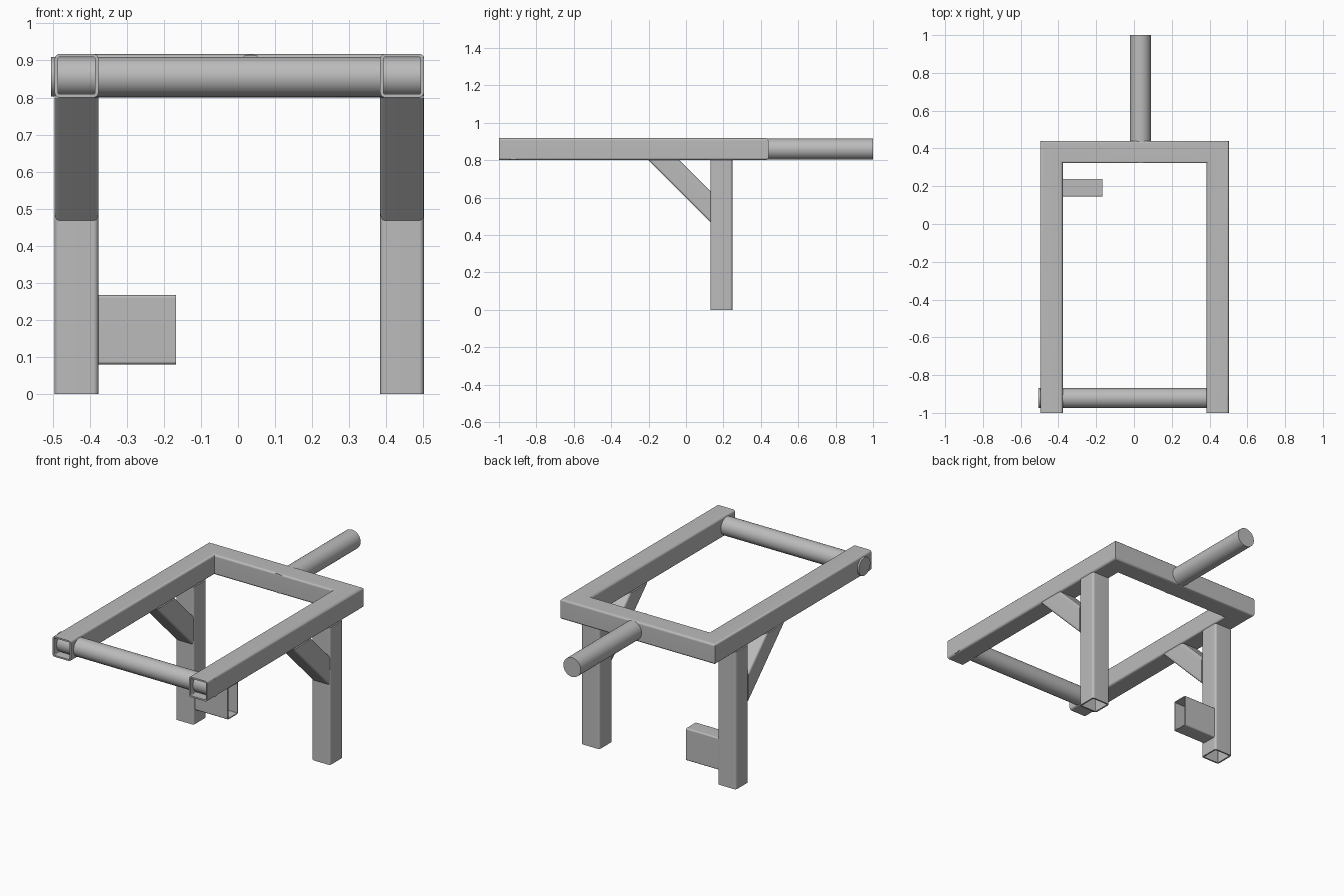
import bpy
import bmesh
from math import pi, sin, cos
from mathutils import Vector

cube = bpy.data.objects.get("Cube")
if cube:
    bpy.data.objects.remove(cube, do_unlink=True)

# Single bare-metal colour
steel = bpy.data.materials.new("grey_steel")
steel.use_nodes = True
steel.diffuse_color = (0.5, 0.5, 0.5, 1)
steel.node_tree.nodes["Principled BSDF"].inputs["Base Color"].default_value = steel.diffuse_color

TUBE = 0.118      # outer width of the square tube
WALL = 0.009
RAIL_Z = 0.859    # centre height of the frame
LEFT_X, RIGHT_X = 0.443, -0.436


def shade(obj, angle):
    bpy.ops.object.select_all(action='DESELECT')
    obj.select_set(True)
    bpy.context.view_layer.objects.active = obj
    bpy.ops.object.shade_smooth_by_angle(angle=angle)


def rounded_section(w, h, r, steps=3):
    """Outline of a rounded rectangle, counter-clockwise."""
    pts = []
    for k, (sx, sy) in enumerate([(1, 1), (-1, 1), (-1, -1), (1, -1)]):
        for i in range(steps + 1):
            a = (k + i / steps) * pi / 2
            pts.append((sx * (w / 2 - r) + r * cos(a), sy * (h / 2 - r) + r * sin(a)))
    return pts


def square_tube(name, path, up, w=TUBE, h=TUBE, wall=WALL, radius=0.013, ends=None):
    """Hollow tube swept along a path with mitred corners; ends are cut-plane normals."""
    path = [Vector(p) for p in path]
    up = Vector(up)
    dirs = [(b - a).normalized() for a, b in zip(path, path[1:])]
    normals = [dirs[0]] + [a + b for a, b in zip(dirs, dirs[1:])] + [dirs[-1]]
    if ends:
        normals[0], normals[-1] = Vector(ends[0]), Vector(ends[1])
    bm = bmesh.new()
    skins = []
    for inset in (0, wall):
        section = rounded_section(w - 2 * inset, h - 2 * inset, max(radius - inset, 0.003))
        rings = []
        for i, (p, n) in enumerate(zip(path, normals)):
            d = dirs[min(i, len(dirs) - 1)]
            side = d.cross(up)
            ring = []
            for s, t in section:
                o = up * s + side * t
                ring.append(bm.verts.new(p + o - d * (n.dot(o) / n.dot(d))))
            rings.append(ring)
        skins.append(rings)

    def join(a, b):
        for i in range(len(a)):
            j = (i + 1) % len(a)
            bm.faces.new((a[i], a[j], b[j], b[i]))

    for rings in skins:
        for a, b in zip(rings, rings[1:]):
            join(a, b)
    for end in (0, -1):
        join(skins[0][end], skins[1][end])
    bmesh.ops.recalc_face_normals(bm, faces=bm.faces)
    mesh = bpy.data.meshes.new(name)
    bm.to_mesh(mesh)
    bm.free()
    mesh.materials.append(steel)
    obj = bpy.data.objects.new(name, mesh)
    bpy.context.collection.objects.link(obj)
    shade(obj, 0.7)
    flat = obj.modifiers.new("flat_sides", 'WEIGHTED_NORMAL')
    flat.keep_sharp = True
    return obj


def round_bar(name, start, end, radius):
    start, end = Vector(start), Vector(end)
    axis = end - start
    bpy.ops.mesh.primitive_cylinder_add(vertices=48, radius=radius, depth=axis.length,
                                        location=(start + end) / 2)
    obj = bpy.context.object
    obj.name = name
    obj.rotation_euler = axis.to_track_quat('Z', 'Y').to_euler()
    obj.data.materials.append(steel)
    shade(obj, 0.7)


# U-shaped top frame, open at the front
square_tube("top_frame", [(RIGHT_X, -1, RAIL_Z), (RIGHT_X, 0.381, RAIL_Z),
                          (LEFT_X, 0.381, RAIL_Z), (LEFT_X, -1, RAIL_Z)], (0, 0, 1))

# Legs and diagonal braces
for side, x in (("left", LEFT_X), ("right", RIGHT_X)):
    square_tube(side + "_leg", [(x, 0.189, 0), (x, 0.189, 0.8)], (1, 0, 0))
    square_tube(side + "_brace", [(x, 0.13, 0.551), (x, -0.119, 0.8)], (1, 0, 0),
                ends=((0, -1, 0), (0, 0, 1)))

# Front cross bar and rear handle
round_bar("front_cross_bar", (-0.505, -0.922, 0.856), (0.502, -0.922, 0.856), 0.053)
round_bar("rear_handle", (0.034, 0.323, 0.859), (0.034, 1, 0.859), 0.056)

# Short open box tube on the inside of the right leg
square_tube("side_stub", [(-0.378, 0.192, 0.173), (-0.168, 0.192, 0.173)], (0, 0, 1),
            w=0.187, h=0.095, wall=0.006, radius=0.008)
